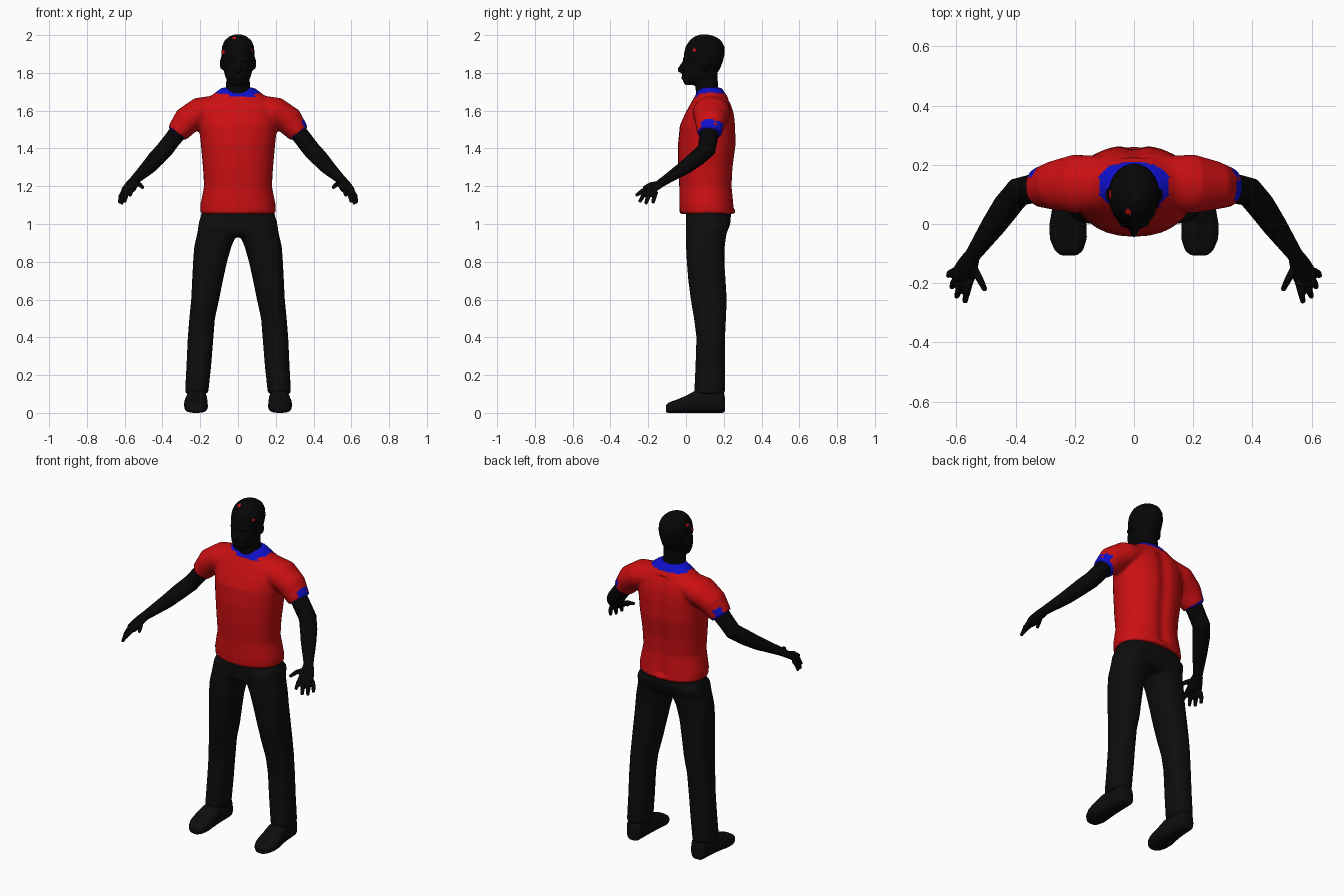
import bpy, bmesh, math
from mathutils import Vector

if "Cube" in bpy.data.objects:
    bpy.data.objects.remove(bpy.data.objects["Cube"], do_unlink=True)


def material(name, rgb):
    m = bpy.data.materials.new(name)
    m.use_nodes = True
    m.diffuse_color = (*rgb, 1)
    bsdf = m.node_tree.nodes["Principled BSDF"]
    bsdf.inputs["Base Color"].default_value = (*rgb, 1)
    bsdf.inputs["Roughness"].default_value = 0.8
    return m


SKIN = material("black_skin", (0.002, 0.002, 0.002))
CLOTH = material("dark_trousers", (0.004, 0.004, 0.004))
RED = material("red_shirt", (0.6, 0.005, 0.006))
BLUE = material("blue_trim", (0.005, 0.005, 0.6))


def loft(bm, rings, n=28, power=1.0):
    """Capped skin through rings given as (centre, u radius vector, v radius vector)."""
    def bend(a):
        return math.copysign(abs(a) ** power, a)
    loops = []
    for c, u, v in rings:
        angles = [2 * math.pi * i / n for i in range(n)]
        loops.append([bm.verts.new(c + u * bend(math.cos(a)) + v * bend(math.sin(a))) for a in angles])
    for a, b in zip(loops, loops[1:]):
        for i in range(n):
            j = (i + 1) % n
            bm.faces.new((a[i], a[j], b[j], b[i]))
    bm.faces.new(loops[0][::-1])
    bm.faces.new(loops[-1])


def level(z, x0, x1, y0, y1):
    """Horizontal ring filling a rectangle."""
    return (Vector(((x0 + x1) / 2, (y0 + y1) / 2, z)),
            Vector(((x1 - x0) / 2, 0, 0)), Vector((0, (y1 - y0) / 2, 0)))


def stack(bm, rows, power=1.0):
    """Symmetric body from rows of (height, half width, front, back)."""
    loft(bm, [level(z, -w, w, f, b) for z, w, f, b in rows], power=power)


def tube(bm, side, pts, n=16):
    """Limb along points (x, y, z, flat radius, upright radius)."""
    path = [Vector((p[0] * side, p[1], p[2])) for p in pts]
    rings = []
    for i, p in enumerate(pts):
        t = (path[min(i + 1, len(path) - 1)] - path[max(i - 1, 0)]).normalized()
        u = t.cross(Vector((0, 0, 1))).normalized()
        rings.append((path[i], u * p[3], u.cross(t) * p[4]))
    loft(bm, rings, n)


def ball(bm, centre, radii):
    new = bmesh.ops.create_uvsphere(bm, u_segments=16, v_segments=10, radius=1)["verts"]
    for v in new:
        v.co = Vector(centre) + Vector([a * r for a, r in zip(v.co, radii)])


def finish(bm, name, mats, voxel=0, relax=3, rule=None, shape=None):
    """Fuse overlapping parts into one smooth skin, then colour faces by rule."""
    bmesh.ops.recalc_face_normals(bm, faces=bm.faces)
    me = bpy.data.meshes.new(name)
    bm.to_mesh(me)
    bm.free()
    ob = bpy.data.objects.new(name, me)
    bpy.context.scene.collection.objects.link(ob)
    if voxel:
        fuse = ob.modifiers.new("fuse", "REMESH")
        fuse.mode, fuse.voxel_size = "VOXEL", voxel
        soft = ob.modifiers.new("soften", "SMOOTH")
        soft.factor, soft.iterations = 0.5, relax
        bpy.context.view_layer.update()
        graph = bpy.context.evaluated_depsgraph_get()
        me = bpy.data.meshes.new_from_object(ob.evaluated_get(graph))
        ob.modifiers.clear()
        ob.data = me
        me.name = name
    me.materials.clear()
    for m in mats:
        me.materials.append(m)
    if shape:
        for v in me.vertices:
            shape(v)
    for p in me.polygons:
        p.use_smooth = True
        p.material_index = rule(p.center, p.normal) if rule else 0
    return ob


# Head with neck, nose, brow, lips and ears
bm = bmesh.new()
stack(bm, [(1.735, .03, -.002, .07), (1.75, .05, -.014, .11), (1.78, .068, -.018, .15),
           (1.82, .078, -.02, .18), (1.86, .083, -.01, .195), (1.9, .088, -.012, .205),
           (1.94, .085, -.002, .203), (1.97, .072, .018, .188), (1.99, .05, .04, .16),
           (2.002, .025, .07, .125)])
stack(bm, [(1.62, .09, .06, .19), (1.68, .078, .055, .185), (1.72, .064, .05, .17), (1.82, .06, .05, .165)])
stack(bm, [(1.86, .007, -.02, .01), (1.82, .014, -.047, .01), (1.806, .016, -.042, .01), (1.797, .01, -.025, .01)])
ball(bm, (0, 0, 1.872), (.055, .018, .011))
ball(bm, (0, -.012, 1.775), (.024, .014, .012))
for s in (1, -1):
    ball(bm, (s * .086, .1, 1.85), (.011, .022, .033))

# Small red flecks in the hair
FLECKS = [((-.085, .05, 1.91), .02), ((-.075, .1, 1.947), .014), ((-.02, .04, 1.985), .012),
          ((.08, .04, 1.92), .012)]


def fleck(c, n):
    return int(any((c - Vector(p)).length < r and abs(c.z - p[2]) < r / 2 for p, r in FLECKS))


finish(bm, "head", [SKIN, RED], .007, 2, fleck)

# Shirt: body and two short sleeves
bm = bmesh.new()
stack(bm, [(1.053, .2, -.034, .262), (1.1, .2, -.036, .256), (1.2, .18, -.036, .247),
           (1.3, .186, -.042, .252), (1.42, .197, -.043, .268), (1.52, .207, -.033, .265),
           (1.58, .212, -.007, .258), (1.63, .2, .02, .243), (1.67, .155, .043, .222),
           (1.7, .115, .058, .203), (1.722, .085, .072, .188)], power=.9)
for s in (1, -1):
    tube(bm, s, [(.08, .14, 1.622, .09, .065), (.2, .135, 1.592, .1, .08),
                 (.272, .13, 1.546, .083, .076), (.325, .123, 1.478, .066, .058)], 24)


def trim(c, n):
    side = 1 if c.x > 0 else -1
    reach = (abs(c.x) - .325) * .62 - (c.z - 1.478) * .78
    if abs(c.x) > .25:
        patch = c.x > 0 and .08 < c.y < .15 or c.y > .16
        return int(reach > -.008 or reach > -.045 and n.x * side > .4 and patch)
    collar = c.z > 1.69 and abs(c.x) < .118
    return int(collar or c.z > 1.672 and c.y < .1 and -.05 < c.x < .09)


def spine(v):
    if v.co.y > .15 and 1.08 < v.co.z < 1.66:
        v.co.y -= .014 * math.exp(-(v.co.x / .035) ** 2)


finish(bm, "shirt", [RED, BLUE], .01, 4, trim, spine)

# Trousers: hips and two legs
bm = bmesh.new()
stack(bm, [(1.08, .19, .0, .24), (1.0, .205, 0, .235), (.95, .21, 0, .215), (.93, .17, .03, .18)], .85)
for s in (1, -1):
    rows = [(1.02, .005, .205, 0, .238), (.95, .006, .216, -.002, .215), (.88, .035, .232, 0, .205),
            (.8, .058, .238, .004, .203), (.7, .08, .243, .012, .21), (.6, .1, .248, .025, .216),
            (.5, .122, .258, .042, .212), (.4, .13, .266, .055, .207), (.25, .142, .273, .05, .206),
            (.1, .158, .281, .043, .207)]
    loft(bm, [level(z, s * a, s * b, f, k) for z, a, b, f, k in rows], power=.85)
finish(bm, "trousers", [CLOTH], .011, 3)

for s, name in ((1, "left"), (-1, "right")):
    # Arm, palm, four fingers and thumb
    bm = bmesh.new()
    tube(bm, s, [(.24, .13, 1.57, .05, .05), (.33, .122, 1.47, .051, .047), (.39, .108, 1.392, .05, .046),
                 (.43, .06, 1.35, .048, .044), (.475, -.005, 1.3, .042, .038), (.545, -.105, 1.235, .027, .025),
                 (.56, -.135, 1.215, .036, .022), (.578, -.175, 1.185, .043, .018), (.585, -.19, 1.172, .036, .014)])
    fingers = [((.555, -.19, 1.19), (.565, -.23, 1.175), (.572, -.266, 1.15)),
               ((.575, -.19, 1.178), (.592, -.225, 1.155), (.6, -.246, 1.115)),
               ((.592, -.18, 1.168), (.61, -.2, 1.145), (.616, -.214, 1.105)),
               ((.607, -.16, 1.17), (.622, -.168, 1.145), (.627, -.175, 1.11)),
               ((.55, -.135, 1.215), (.522, -.185, 1.21), (.502, -.225, 1.192))]
    for joints in fingers:
        tube(bm, s, [(*p, r, r) for p, r in zip(joints, (.014, .013, .009))], 10)
    finish(bm, name + "_arm", [SKIN], .005, 1)

    # Shoe: upright rings from heel to toe
    bm = bmesh.new()
    rows = [(.207, .215, .035, .07), (.195, .215, .046, .12), (.1, .217, .052, .12), (.045, .22, .058, .11),
            (0, .223, .063, .085), (-.05, .222, .063, .064), (-.09, .22, .048, .05), (-.106, .22, .028, .036)]
    loft(bm, [(Vector((s * x, y, h / 2 + .003)), Vector((w, 0, 0)), Vector((0, 0, h / 2 + .003)))
              for y, x, w, h in rows], 24, .7)
    finish(bm, name + "_shoe", [CLOTH], .008, 2)
